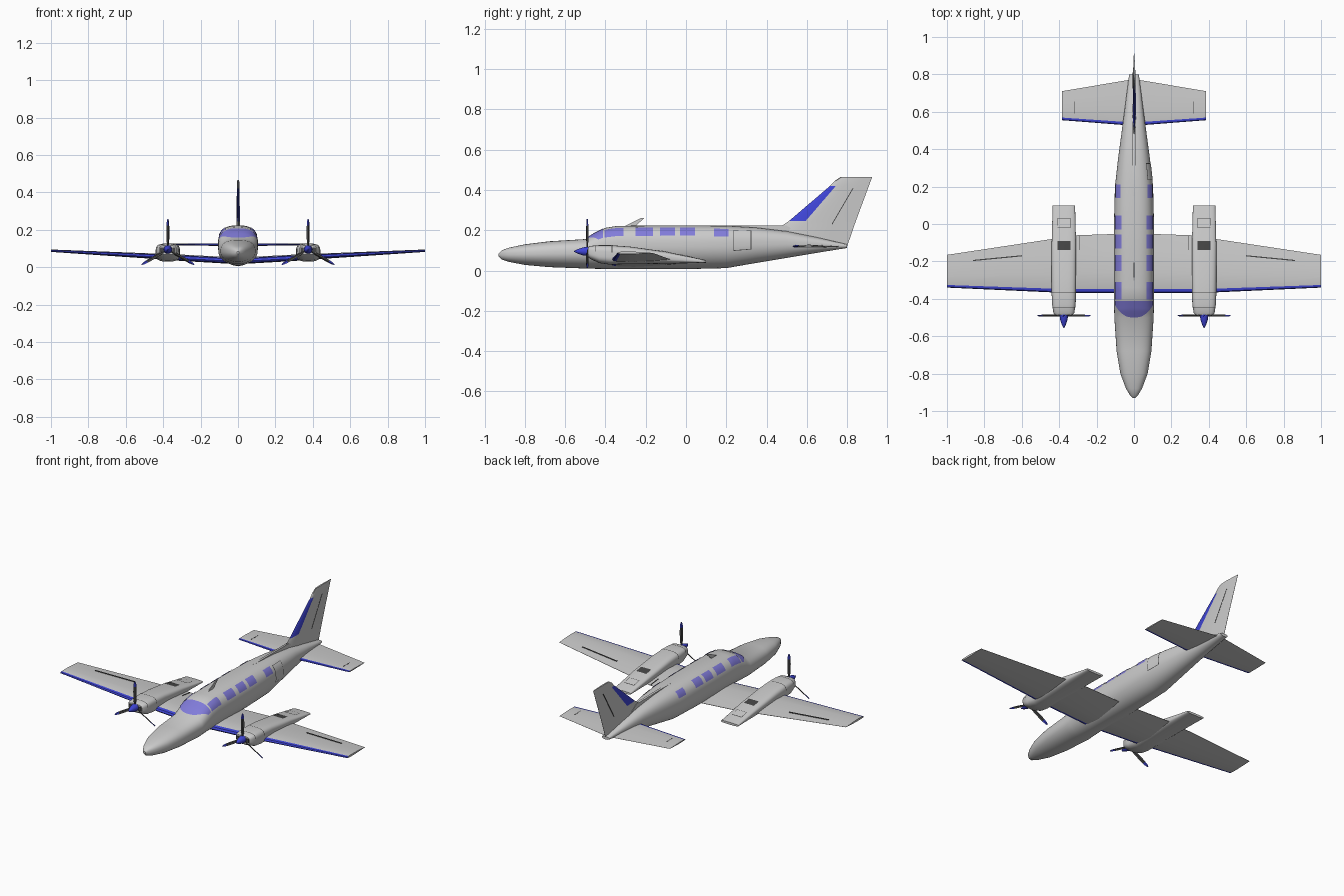
import bpy, bmesh, math
from mathutils import Vector, Matrix

cube = bpy.data.objects.get("Cube")
if cube:
    bpy.data.objects.remove(cube, do_unlink=True)


def material(name, rgb):
    m = bpy.data.materials.new(name)
    m.use_nodes = True
    m.diffuse_color = (*rgb, 1)
    m.node_tree.nodes["Principled BSDF"].inputs["Base Color"].default_value = (*rgb, 1)
    return m


GREY = material("light grey paint", (0.6, 0.6, 0.6))
BLUE = material("blue trim", (0.05, 0.06, 0.68))
GLASS = material("violet glass", (0.22, 0.2, 0.7))
DARK = material("dark grey", (0.06, 0.06, 0.06))


def finish(name, bm, mats, angle=35, recalc=True):
    if recalc:
        bmesh.ops.recalc_face_normals(bm, faces=bm.faces)
    mesh = bpy.data.meshes.new(name)
    bm.to_mesh(mesh)
    bm.free()
    for m in mats:
        mesh.materials.append(m)
    ob = bpy.data.objects.new(name, mesh)
    bpy.context.collection.objects.link(ob)
    bpy.ops.object.select_all(action='DESELECT')
    ob.select_set(True)
    bpy.context.view_layer.objects.active = ob
    bpy.ops.object.shade_smooth_by_angle(angle=math.radians(angle))
    return ob


def bridge(bm, rings):
    """Skin closed rings of vertices, capping both ends; yields (span, side, face)."""
    n = len(rings[0])
    made = []
    for k in range(len(rings) - 1):
        for i in range(n):
            j = (i + 1) % n
            made.append((k, i, bm.faces.new((rings[k][i], rings[k][j],
                                             rings[k + 1][j], rings[k + 1][i]))))
    bm.faces.new(rings[0])
    bm.faces.new(rings[-1])
    return made


class Hull:
    """Lofted body; stations are (y, half width, bottom, top)."""

    def __init__(self, stations, upper, lower, mid, cx=0):
        self.stations, self.upper, self.lower = stations, upper, lower
        self.mid, self.cx = mid, cx

    def point(self, y, t, off=0):
        s = self.stations
        k = 0
        while k < len(s) - 2 and y > s[k + 1][0]:
            k += 1
        f = (y - s[k][0]) / (s[k + 1][0] - s[k][0])
        w, b, top = (p + (q - p) * f for p, q in zip(s[k][1:], s[k + 1][1:]))
        zm = b + (top - b) * self.mid
        c, v = math.cos(t), math.sin(t)
        e = 2 / (self.upper if v > 0 else self.lower)
        h = top - zm if v > 0 else zm - b
        return Vector((self.cx + math.copysign(abs(c) ** e, c) * (w + off), y,
                       zm + math.copysign(abs(v) ** e, v) * (h + off)))

    def body(self, name, n=56):
        bm = bmesh.new()
        rings = [[bm.verts.new(self.point(s[0], math.tau * i / n)) for i in range(n)]
                 for s in self.stations]
        bridge(bm, rings)
        return finish(name, bm, [GREY])

    def patch(self, name, front, rear, a, b, mat, off=0.0025, nu=8, nt=16):
        """Thin skin over the body; front and rear may depend on the angle."""
        bm = bmesh.new()
        grid = []
        for i in range(nt + 1):
            t = math.radians(a + (b - a) * i / nt)
            y0 = front(t) if callable(front) else front
            y1 = rear(t) if callable(rear) else rear
            grid.append([bm.verts.new(self.point(y0 + (y1 - y0) * j / nu, t, off))
                         for j in range(nu + 1)])
        for i in range(nt):
            for j in range(nu):
                f = bm.faces.new((grid[i][j], grid[i][j + 1],
                                  grid[i + 1][j + 1], grid[i + 1][j]))
                f.normal_update()
                c = f.calc_center_median()
                zm = self.point(c.y, 0).z
                if f.normal.dot(c - Vector((self.cx, c.y, zm))) < 0:
                    f.normal_flip()
        return finish(name, bm, [mat], recalc=False)


def airfoil(name, sections, place, blue_spans):
    """Sections are (station, lead, trail, height, thickness, trim fraction)."""
    bm = bmesh.new()
    rings = []
    for pos, lead, trail, z, th, f in sections:
        prof = [(0, 0), (f * 0.25, 0.55), (f, 0.8), (max(0.35, f + 0.05), 1), (0.7, 0.6), (1, 0.06)]
        loop = [(c, h * th * 0.6) for c, h in prof]
        loop += [(c, -h * th * 0.4) for c, h in reversed(prof[1:])]
        rings.append([bm.verts.new(place(pos, lead + (trail - lead) * c, z + h)) for c, h in loop])
    n = len(rings[0])
    for k, i, face in bridge(bm, rings):
        face.material_index = int(k in blue_spans and (i < 2 or i >= n - 2))
    return finish(name, bm, [GREY, BLUE], 25)


def bar(name, p, q, width, height, mat):
    p, q = Vector(p), Vector(q)
    bm = bmesh.new()
    bmesh.ops.create_cube(bm, size=1)
    bm.transform(Matrix.Translation((p + q) / 2) @ (q - p).to_track_quat('Y', 'Z').to_matrix().to_4x4()
                 @ Matrix.Diagonal((width, (q - p).length, height, 1)))
    return finish(name, bm, [mat])


def fin_plate(name, outline, half):
    """Upright plate on the centre line."""
    bm = bmesh.new()
    bridge(bm, [[bm.verts.new((x, y, z)) for y, z in outline] for x in (-half, half)])
    return finish(name, bm, [GREY])


# Fuselage
fuselage = Hull([(-0.93, 0.006, 0.07, 0.085), (-0.915, 0.022, 0.055, 0.1), (-0.88, 0.043, 0.043, 0.113),
                 (-0.8, 0.073, 0.028, 0.13), (-0.68, 0.093, 0.017, 0.145), (-0.5, 0.105, 0.01, 0.156),
                 (-0.46, 0.106, 0.009, 0.182), (-0.4, 0.107, 0.008, 0.212), (-0.34, 0.107, 0.007, 0.222),
                 (0, 0.107, 0.007, 0.224), (0.2, 0.102, 0.012, 0.222), (0.35, 0.085, 0.038, 0.213),
                 (0.5, 0.065, 0.063, 0.195), (0.65, 0.045, 0.088, 0.165), (0.8, 0.026, 0.112, 0.13)],
                2.6, 2, 0.52)
fuselage.body("fuselage")

# Cockpit glass and cabin windows
fuselage.patch("windscreen", lambda t: -0.5 + 0.08 * math.cos(t) ** 2, -0.413, 26, 154, GLASS, nt=32)
for side, mirror in (("left", False), ("right", True)):
    for i, (y0, y1) in enumerate([(-0.404, -0.31), (-0.25, -0.165), (-0.13, -0.055),
                                  (-0.03, 0.045), (0.14, 0.21)]):
        a, b = (24, 58) if i < 4 else (22, 52)
        if mirror:
            a, b = 180 - a, 180 - b
        fuselage.patch(f"{side}_window_{i + 1}", y0, y1, a, b, GLASS)

# Cabin door outline on the left side
fuselage.patch("door_seam", 0.235, 0.325, -14, 48, DARK, 0.001)
fuselage.patch("door_panel", 0.239, 0.321, -12, 46, GREY, 0.002)

# Roof aerial and dorsal ridge
fin_plate("roof_aerial", [(-0.31, 0.218), (-0.22, 0.262), (-0.205, 0.262), (-0.25, 0.222)], 0.003)
fin_plate("dorsal_ridge", [(0.15, 0.2), (0.15, 0.223), (0.5, 0.223), (0.6, 0.16)], 0.007)

# Wing across the full span
half_wing = [(0.3, -0.37, -0.06, 0.047, 0.034, 0.07), (0.45, -0.365, -0.082, 0.056, 0.029, 0.07),
             (1, -0.34, -0.165, 0.087, 0.013, 0.08)]
span = [(-s[0], *s[1:]) for s in reversed(half_wing)]
span += [(0, -0.37, -0.05, 0.03, 0.036, 0.07)] + half_wing
airfoil("wing", span, lambda p, y, z: (p, y, z), range(6))

# Tailplane
tail_tip = (0.385, 0.555, 0.71, 0.121, 0.008, 0.09)
tail_root = (0, 0.525, 0.775, 0.119, 0.016, 0.07)
airfoil("tailplane", [(-tail_tip[0], *tail_tip[1:]), tail_root, tail_tip],
        lambda p, y, z: (p, y, z), range(2))

# Fin and rudder
airfoil("fin", [(0.12, 0.42, 0.8, 0, 0.02, 0.27), (0.222, 0.475, 0.835, 0, 0.018, 0.27),
                (0.245, 0.51, 0.843, 0, 0.017, 0.25), (0.42, 0.715, 0.908, 0, 0.014, 0.15),
                (0.445, 0.738, 0.917, 0, 0.013, 0.15), (0.465, 0.768, 0.925, 0, 0.01, 0.15)],
        lambda p, y, h: (h, y, p), {2})
for s in (-1, 1):
    bar("rudder_seam", (s * 0.006, 0.725, 0.23), (s * 0.005, 0.83, 0.41), 0.003, 0.004, DARK)


def propeller(side, cx, cz, y):
    # Spinner
    bm = bmesh.new()
    rings = [[bm.verts.new((cx + r * math.cos(math.tau * i / 20), y + d,
                            cz + r * math.sin(math.tau * i / 20))) for i in range(20)]
             for d, r in ((-0.065, 0.002), (-0.045, 0.012), (-0.02, 0.02), (0.005, 0.023))]
    bridge(bm, rings)
    finish(f"{side}_spinner", bm, [BLUE])
    # Three blades with painted tips
    bm = bmesh.new()
    for k in range(3):
        turn = Matrix.Translation((cx, y, cz)) @ Matrix.Rotation(math.tau * k / 3, 4, 'Y') \
            @ Matrix.Rotation(math.radians(35), 4, 'Z')
        rings = []
        for r, w in ((0.012, 0.004), (0.05, 0.009), (0.1, 0.01), (0.128, 0.009), (0.15, 0.007), (0.162, 0.003)):
            rings.append([bm.verts.new(turn @ Vector(p)) for p in
                          ((-w, 0, r), (0, -0.003, r), (w, 0, r), (0, 0.003, r))])
        for span_index, _, face in bridge(bm, rings):
            face.material_index = int(span_index >= 3)
    finish(f"{side}_propeller_blades", bm, [DARK, BLUE])


for side, s in (("left", 1), ("right", -1)):
    # Engine nacelle tapering to a wedge behind the wing
    nacelle = Hull([(-0.487, 0.046, 0.068, 0.116), (-0.475, 0.056, 0.057, 0.122), (-0.43, 0.063, 0.037, 0.126),
                    (-0.38, 0.065, 0.03, 0.126), (-0.28, 0.066, 0.032, 0.119), (-0.1, 0.065, 0.034, 0.094),
                    (0.1, 0.06, 0.038, 0.052)], 3.6, 3, 0.5, s * 0.375)
    nacelle.body(f"{side}_nacelle")
    for i, y in enumerate((-0.45, -0.37)):
        nacelle.patch(f"{side}_cowling_seam_{i + 1}", y, y + 0.004, 5, 175, DARK, 0.001, 1, 32)
    nacelle.patch(f"{side}_exhaust_louvre", -0.14, -0.09, 72, 108, DARK, 0.002)
    nacelle.patch(f"{side}_hatch_seam", -0.022, 0.033, 70, 110, DARK, 0.001)
    nacelle.patch(f"{side}_hatch", -0.018, 0.029, 73, 107, GREY, 0.002)
    for d in (-1, 1):
        x = s * 0.375 + d * 0.033
        bar(f"{side}_air_intake", (x, -0.491, 0.093), (x, -0.48, 0.093), 0.018, 0.024, DARK)
    propeller(side, s * 0.375, 0.095, -0.49)
    # Aileron, flap and elevator seams
    bar(f"{side}_aileron_seam", (s * 0.6, -0.17, 0.073), (s * 0.86, -0.195, 0.0845), 0.006, 0.006, DARK)
    bar(f"{side}_flap_seam", (s * 0.29, -0.14, 0.058), (s * 0.29, -0.065, 0.049), 0.004, 0.004, DARK)
    bar(f"{side}_elevator_seam", (s * 0.32, 0.59, 0.125), (s * 0.32, 0.655, 0.124), 0.004, 0.004, DARK)
